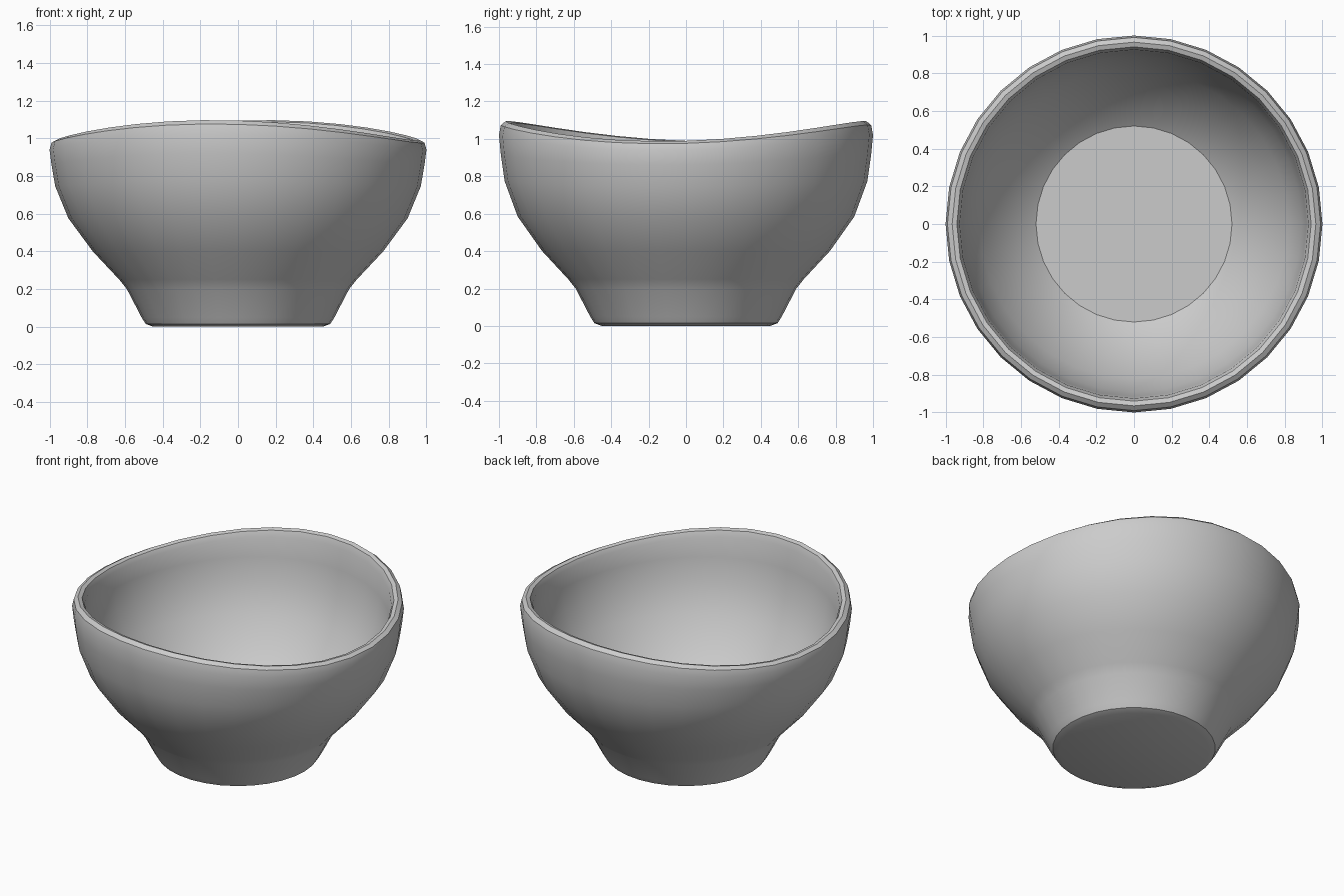
import bpy, bmesh, math

default = bpy.data.objects.get("Cube")
if default:
    bpy.data.objects.remove(default, do_unlink=True)

SIDES = 32

# Single glaze colour
glaze = bpy.data.materials.new("grey glaze")
glaze.use_nodes = True
colour = (0.6, 0.6, 0.6, 1)
glaze.diffuse_color = colour
glaze.node_tree.nodes["Principled BSDF"].inputs["Base Color"].default_value = colour

# Cross-section: underside, foot, outer wall, rounded rim, inner wall, floor
profile = [(0.45, 0.0), (0.49, 0.015), (0.512, 0.05), (0.59, 0.2), (0.63, 0.25),
           (0.77, 0.4), (0.9, 0.58), (0.97, 0.76), (0.99, 0.89), (1.0, 0.98),
           (0.99, 1.025), (0.965, 1.042), (0.94, 1.035), (0.925, 1.0),
           (0.915, 0.88), (0.89, 0.73), (0.82, 0.55), (0.71, 0.39),
           (0.6, 0.26), (0.52, 0.2)]


def rim_wave(angle, z):
    # Saddle-shaped lip, high at front and back, fading out toward the foot
    return -0.046 * math.cos(2 * (angle + math.radians(8))) * z ** 4


bm = bmesh.new()
rings = []
for r, z in profile:
    ring = []
    for i in range(SIDES):
        a = math.tau * i / SIDES
        ring.append(bm.verts.new((r * math.cos(a), r * math.sin(a), z + rim_wave(a, z))))
    rings.append(ring)
for low, high in zip(rings, rings[1:]):
    for i in range(SIDES):
        j = (i + 1) % SIDES
        bm.faces.new((low[i], low[j], high[j], high[i]))

# Underside and inner floor
bm.faces.new(rings[0][::-1])
bm.faces.new(rings[-1])
bmesh.ops.recalc_face_normals(bm, faces=bm.faces)

mesh = bpy.data.meshes.new("bowl")
bm.to_mesh(mesh)
bm.free()
mesh.materials.append(glaze)
bowl = bpy.data.objects.new("bowl", mesh)
bpy.context.collection.objects.link(bowl)

# Smooth walls with a crisp floor edge
bpy.ops.object.select_all(action="DESELECT")
bowl.select_set(True)
bpy.context.view_layer.objects.active = bowl
bpy.ops.object.shade_smooth_by_angle(angle=math.radians(36))
